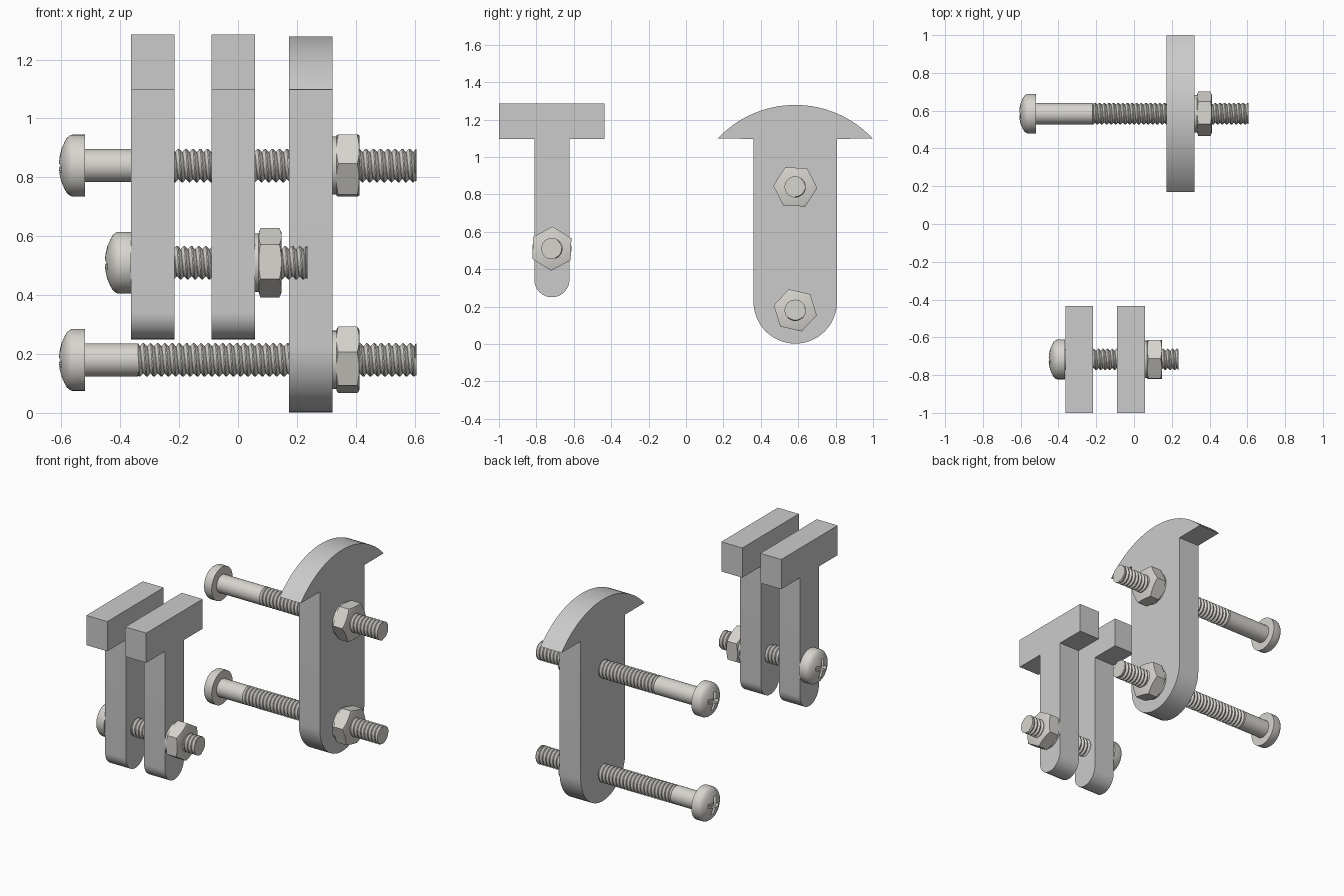
import bpy, bmesh
from math import sin, cos, pi, radians, asin
from mathutils import Matrix

if "Cube" in bpy.data.objects:
    bpy.data.objects.remove(bpy.data.objects["Cube"])

STEEL = bpy.data.materials.new("steel")
STEEL.diffuse_color = (0.68, 0.66, 0.62, 1)
STEEL.use_nodes = True
STEEL.node_tree.nodes["Principled BSDF"].inputs["Base Color"].default_value = STEEL.diffuse_color


def finish(name, bm, mat=None):
    bmesh.ops.recalc_face_normals(bm, faces=bm.faces)
    me = bpy.data.meshes.new(name)
    bm.to_mesh(me)
    bm.free()
    ob = bpy.data.objects.new(name, me)
    bpy.context.collection.objects.link(ob)
    if mat:
        me.materials.append(mat)
    return ob


def smooth(ob):
    bpy.ops.object.select_all(action='DESELECT')
    ob.select_set(True)
    bpy.context.view_layer.objects.active = ob
    bpy.ops.object.shade_smooth_by_angle(angle=radians(30))


def boolean(ob, cutter, op):
    mod = ob.modifiers.new("cut", 'BOOLEAN')
    mod.object, mod.operation, mod.solver = cutter, op, 'EXACT'
    bpy.context.view_layer.objects.active = ob
    bpy.ops.object.modifier_apply(modifier=mod.name)
    bpy.data.objects.remove(cutter)


def plate(name, outline, x0, x1):
    """Extrude a (y, z) outline along x."""
    bm = bmesh.new()
    face = bm.faces.new([bm.verts.new((x0, y, z)) for y, z in outline])
    ext = bmesh.ops.extrude_face_region(bm, geom=[face])
    verts = [v for v in ext['geom'] if isinstance(v, bmesh.types.BMVert)]
    bmesh.ops.translate(bm, verts=verts, vec=(x1 - x0, 0, 0))
    smooth(finish(name, bm))


def arc(cy, cz, r, a0, a1, n):
    return [(cy + r * cos(a0 + (a1 - a0) * i / n), cz + r * sin(a0 + (a1 - a0) * i / n))
            for i in range(n + 1)]


def lathe(bm, profile, y, z, n=48, a0=0.0):
    """Closed solid of revolution around x from (x, radius) points."""
    rings = [[bm.verts.new((x, y + r * cos(a0 + 2 * pi * j / n), z + r * sin(a0 + 2 * pi * j / n)))
              for j in range(n)] for x, r in profile]
    for a, b in zip(rings, rings[1:]):
        for j in range(n):
            k = (j + 1) % n
            bm.faces.new((a[j], a[k], b[k], b[j]))
    bm.faces.new(rings[0])
    bm.faces.new(rings[-1])


def thread(bm, x0, x1, y, z, root=0.046, crest=0.057, pitch=0.0245, n=32):
    """Helical ridge, clamped to the span x0..x1."""
    count = int(((x1 - x0) / pitch + 1) * n)
    rows = []
    for i in range(count + 1):
        a = 2 * pi * i / n
        start = x0 - pitch + pitch * i / n
        row = []
        for f, r in ((0, root), (0.42, crest), (0.58, crest), (1, root)):
            x = min(max(start + f * pitch, x0), x1)
            row.append(bm.verts.new((x, y + r * cos(a), z + r * sin(a))))
        rows.append(row)
    for a, b in zip(rows, rows[1:]):
        for k in range(3):
            bm.faces.new((a[k], b[k], b[k + 1], a[k + 1]))
    bmesh.ops.remove_doubles(bm, verts=bm.verts, dist=1e-5)


def bolt(name, y, z, head, threads, tip, nut, turn):
    # pan head with a cross recess
    bm = bmesh.new()
    seat = head + 0.088
    lathe(bm, [(head, 0.012), (head + 0.002, 0.03), (head + 0.008, 0.055), (head + 0.018, 0.078),
               (head + 0.027, 0.094), (head + 0.037, 0.102), (head + 0.045, 0.105),
               (seat, 0.105)], y, z)
    ob = finish(name + "_head", bm, STEEL)
    for k in range(2):
        bm = bmesh.new()
        bmesh.ops.create_cube(bm, size=1, matrix=Matrix.Translation((head, y, z))
                              @ Matrix.Rotation(radians(15) + k * pi / 2, 4, 'X')
                              @ Matrix.Diagonal((0.08, 0.11, 0.024, 1)))
        boolean(ob, finish("recess_cutter", bm), 'DIFFERENCE')
    smooth(ob)

    # plain shank, core and thread
    bm = bmesh.new()
    thread(bm, threads, tip, y, z)
    lathe(bm, [(seat - 0.01, 0.056), (threads, 0.056), (threads + 0.006, 0.0465),
               (tip - 0.007, 0.0465), (tip - 0.006, 0.054), (tip, 0.052)], y, z, 32)
    smooth(finish(name + "_shaft", bm, STEEL))

    # chamfered hex nut with a washer face
    bm = bmesh.new()
    end = nut + 0.091
    lathe(bm, [(nut - 0.01, 0.118), (end + 0.01, 0.118)], y, z, 6, radians(turn))
    ob = finish(name + "_nut", bm, STEEL)
    bm = bmesh.new()
    lathe(bm, [(nut, 0.099), (nut + 0.013, 0.099), (nut + 0.014, 0.104), (nut + 0.021, 0.122),
               (end - 0.009, 0.122), (end, 0.101)], y, z, 64)
    boolean(ob, finish("chamfer_cutter", bm), 'INTERSECT')
    smooth(ob)


# two T-shaped plates
Y1 = -0.717
tee = [(-1, 1.285), (-1, 1.097), (Y1 - 0.094, 1.097)]
tee += arc(Y1, 0.344, 0.094, pi, 2 * pi, 24)
tee += [(Y1 + 0.094, 1.097), (-0.435, 1.097), (-0.435, 1.285)]
for i, x in enumerate((-0.363, -0.09)):
    plate(f"tee_plate_{i + 1}", tee, x, x + 0.147)

# wide plate with a domed cap
Y2, R = 0.584, 0.568
half = asin(0.415 / R)
wide = arc(Y2, 1.278 - R, R, pi / 2 - half, pi / 2 + half, 32)
wide += [(Y2 - 0.223, 1.097)]
wide += arc(Y2, 0.225, 0.223, pi, 2 * pi, 32)
wide += [(Y2 + 0.223, 1.097)]
plate("domed_plate", wide, 0.173, 0.321)

# fasteners
bolt("upper_bolt", Y2, 0.84, -0.608, -0.22, 0.607, 0.321, 57)
bolt("lower_bolt", Y2, 0.18, -0.608, -0.34, 0.607, 0.321, 47)
bolt("short_bolt", Y1, 0.51, -0.452, -0.25, 0.236, 0.057, 88)
